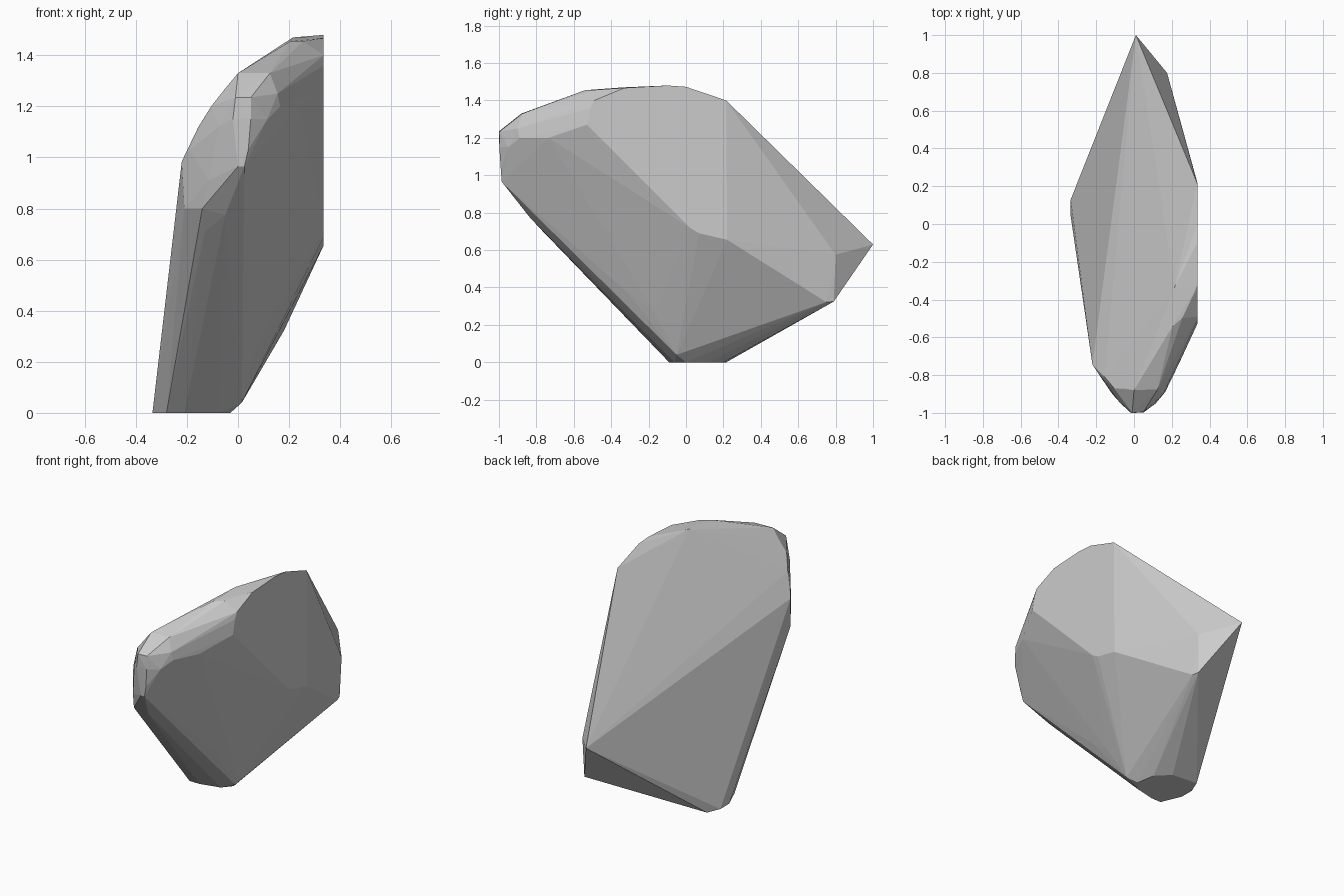
import bpy
import bmesh
import math

# Flat side facet, (y, z) outline lying at x = 0.335
SIDE_X = 0.335
side = [(-0.53, 1.27), (-0.51, 1.36), (-0.49, 1.40), (-0.33, 1.467), (-0.10, 1.48),
        (0.0, 1.473), (0.215, 1.40), (0.22, 0.655), (0.07, 0.69), (0.02, 0.72)]

# Resting facet, (x, y) outline lying at z = 0
base = [(-0.335, 0.13), (-0.335, 0.04), (-0.28, -0.09), (-0.21, -0.09),
        (-0.08, -0.06), (-0.03, 0.0), (-0.05, 0.12), (-0.13, 0.20), (-0.30, 0.215)]

# Pointed back end
back = [(0.01, 1.0, 0.63), (0.175, 0.80, 0.575), (0.168, 0.79, 0.325), (0.18, 0.75, 0.322)]

# Blunt chipped nose at the front, in rising slices: z -> (x, y) corners
nose = {
    0.71: [(-0.13, -0.775)],
    0.775: [(-0.05, -0.835)],
    0.80: [(-0.21, -0.76), (-0.14, -0.855)],
    0.91: [(-0.115, -0.90)],
    0.965: [(0.0, -0.985), (0.025, -0.985)],
    0.985: [(-0.22, -0.745)],
    1.03: [(-0.19, -0.79), (-0.13, -0.87), (-0.065, -0.95), (0.04, -0.99)],
    1.12: [(-0.155, -0.81), (-0.075, -0.945)],
    1.15: [(-0.02, -0.998), (0.05, -0.998), (0.115, -0.95)],
    1.20: [(-0.105, -0.87), (0.165, -0.89), (0.24, -0.735)],
    1.235: [(-0.01, -1.0), (0.05, -0.995)],
    1.25: [(0.155, -0.90), (0.285, -0.63)],
    1.27: [(-0.05, -0.87)],
    1.31: [(0.145, -0.86), (0.255, -0.66)],
    1.33: [(0.0, -0.88), (0.125, -0.875)],
    1.455: [(0.205, -0.54), (0.255, -0.50)],
    1.47: [(0.215, -0.335)],
}

# Small chips along the lower right edge
edge_chips = [(0.015, -0.05, 0.04), (0.055, -0.31, 0.37), (0.07, -0.17, 0.27)]

points = [(SIDE_X, y, z) for y, z in side]
points += [(x, y, 0.0) for x, y in base]
points += [(x, y, z) for z, ring in nose.items() for x, y in ring]
points += back + edge_chips

# Wrap all facets in one faceted stone
bm = bmesh.new()
for p in points:
    bm.verts.new(p)
bmesh.ops.convex_hull(bm, input=bm.verts[:])
loose = [v for v in bm.verts if not v.link_faces]
bmesh.ops.delete(bm, geom=loose, context='VERTS')
bmesh.ops.dissolve_limit(bm, angle_limit=math.radians(0.5),
                         verts=bm.verts[:], edges=bm.edges[:])
bmesh.ops.recalc_face_normals(bm, faces=bm.faces[:])
mesh = bpy.data.meshes.new("rock")
bm.to_mesh(mesh)
bm.free()
rock = bpy.data.objects.new("rock", mesh)
bpy.context.collection.objects.link(rock)
